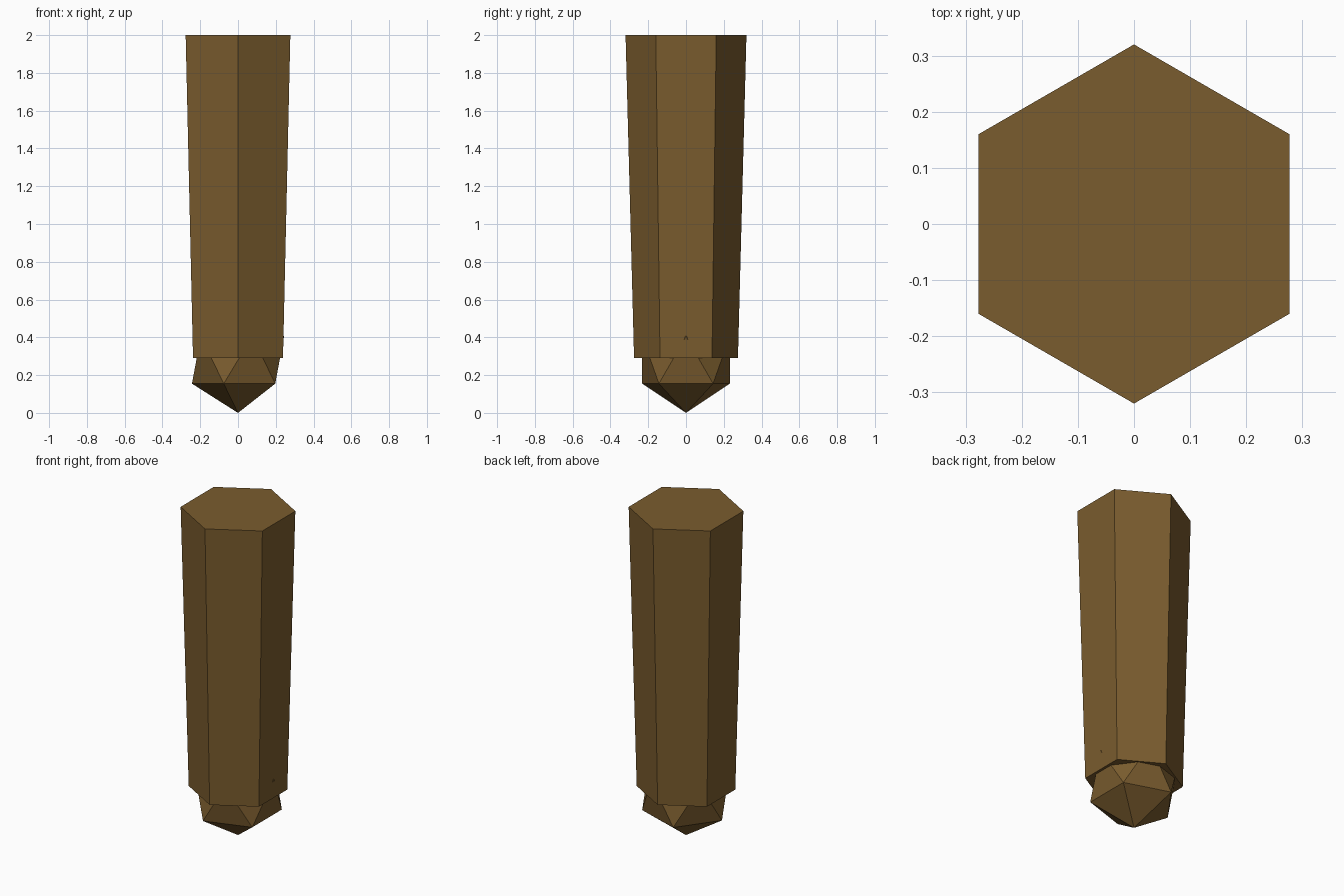
import bpy, math

if "Cube" in bpy.data.objects:
    bpy.data.objects.remove(bpy.data.objects["Cube"])

# Single brown material
brown = bpy.data.materials.new("brown wood")


def lin(c):
    c /= 255
    return c / 12.92 if c <= 0.04045 else ((c + 0.055) / 1.055) ** 2.4


brown.diffuse_color = (lin(122), lin(92), lin(46), 1)
brown.use_nodes = True
brown.node_tree.nodes["Principled BSDF"].inputs["Base Color"].default_value = brown.diffuse_color


def finish(name):
    ob = bpy.context.object
    ob.name = name
    ob.data.materials.append(brown)
    return ob


# Tapered six-sided shaft, corners on the +y and -y sides
Z0, Z1 = 0.29, 2.0
bpy.ops.mesh.primitive_cone_add(vertices=6, radius1=0.275, radius2=0.32,
                                depth=Z1 - Z0, location=(0, 0, (Z0 + Z1) / 2))
finish("shaft")

# Faceted ball foot, its top half sunk into the shaft
bpy.ops.mesh.primitive_ico_sphere_add(subdivisions=1, radius=0.2725,
                                      location=(0, 0, 0.28))
foot = finish("ball_foot")
foot.scale.z = 0.28 / 0.2725
